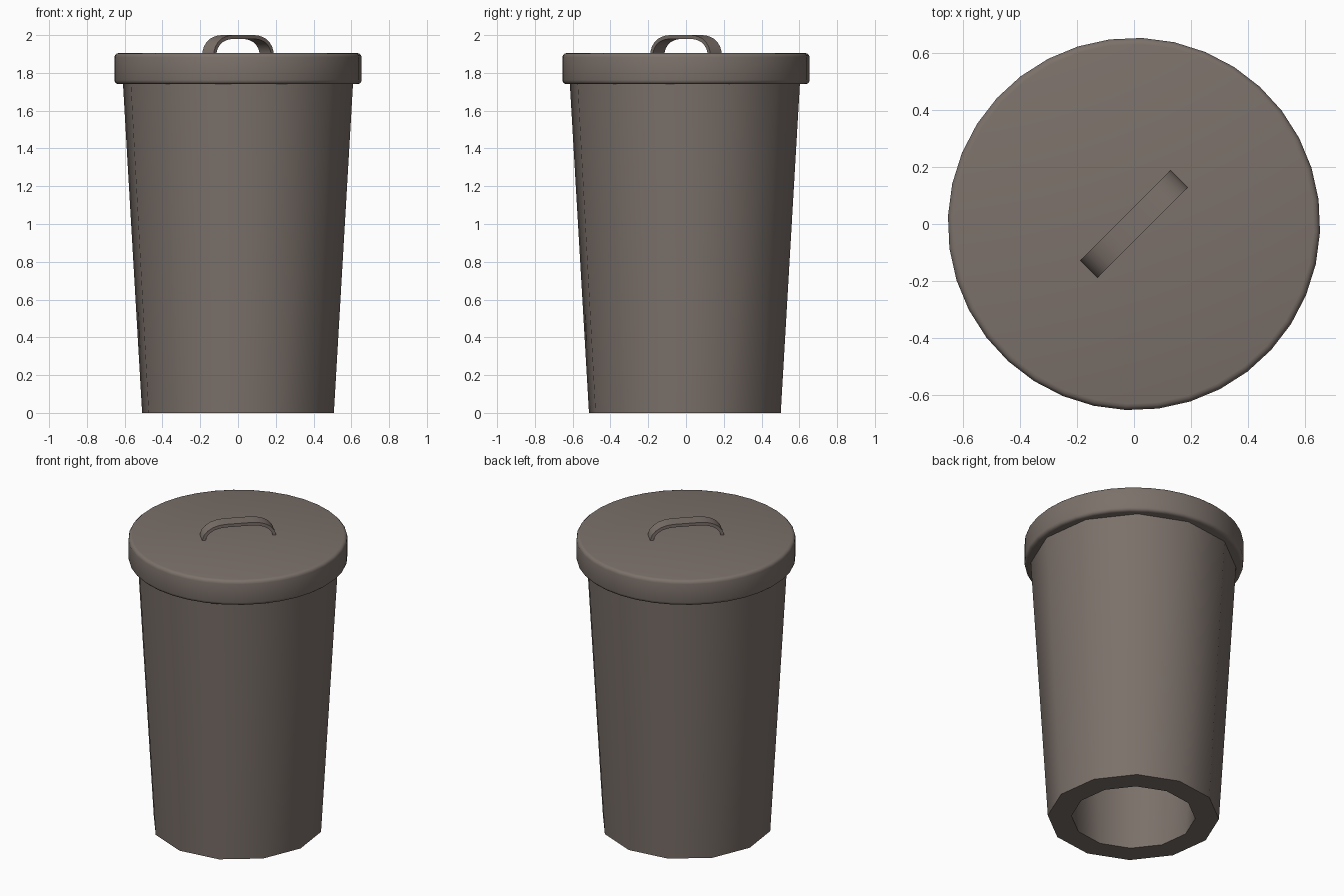
import bpy, bmesh, math
from mathutils import Vector

if "Cube" in bpy.data.objects:
    bpy.data.objects.remove(bpy.data.objects["Cube"])

mat = bpy.data.materials.new("brown_grey")
mat.diffuse_color = (0.2, 0.165, 0.145, 1)
mat.use_nodes = True
mat.node_tree.nodes["Principled BSDF"].inputs["Base Color"].default_value = mat.diffuse_color


def finish(name, bm, angle):
    bmesh.ops.recalc_face_normals(bm, faces=bm.faces)
    me = bpy.data.meshes.new(name)
    bm.to_mesh(me)
    bm.free()
    ob = bpy.data.objects.new(name, me)
    bpy.context.collection.objects.link(ob)
    me.materials.append(mat)
    bpy.ops.object.select_all(action='DESELECT')
    ob.select_set(True)
    bpy.context.view_layer.objects.active = ob
    bpy.ops.object.shade_smooth_by_angle(angle=math.radians(angle))
    return ob


def lathe(name, profile, sides, offset, closed, angle):
    """Spin an (r, z) profile; closed loops it, otherwise the ends are capped."""
    bm = bmesh.new()
    rings = []
    for r, z in profile:
        ring = []
        for k in range(sides):
            a = math.radians(offset) + math.tau * k / sides
            ring.append(bm.verts.new((r * math.cos(a), r * math.sin(a), z)))
        rings.append(ring)
    pairs = list(zip(rings, rings[1:]))
    if closed:
        pairs.append((rings[-1], rings[0]))
    else:
        bm.faces.new(rings[0])
        bm.faces.new(rings[-1])
    for lo, hi in pairs:
        for k in range(sides):
            n = (k + 1) % sides
            bm.faces.new((lo[k], lo[n], hi[n], hi[k]))
    return finish(name, bm, angle)


# Tapered twelve-sided bin body: thick wall, open underneath
body = lathe("bin_body", [(0.512, 0), (0.617, 1.79), (0.475, 1.79), (0.37, 0)],
             12, 22.5, True, 40)
body.location.y = -0.006

# Round lid with rolled edges
R, Z0, Z1, B = 0.655, 1.74, 1.905, 0.022
steps = [math.radians(a) for a in (0, 30, 60, 90)]
rim = [(R - B + B * math.sin(a), Z0 + B - B * math.cos(a)) for a in steps]
rim += [(R - B + B * math.cos(a), Z1 - B + B * math.sin(a)) for a in steps]
lathe("lid", rim, 36, 7.5, False, 40)

# Strap handle: thin arch set diagonally on the lid
half = [(0.226, 1.885), (0.224, 1.91), (0.212, 1.94), (0.19, 1.965),
        (0.16, 1.984), (0.12, 1.996), (0.08, 2.0)]
path = [Vector(p) for p in half] + [Vector((-s, z)) for s, z in reversed(half)]
thick, half_w = 0.02, 0.043
along = Vector((1, 1, 0)).normalized()
across = Vector((-1, 1, 0)).normalized()
bm = bmesh.new()
sections = []
for i, p in enumerate(path):
    t = (path[min(i + 1, len(path) - 1)] - path[max(i - 1, 0)]).normalized()
    inner = p + Vector((-t.y, t.x)) * thick
    sections.append([bm.verts.new(along * q.x + Vector((0, 0, q.y)) + across * w)
                     for q, w in ((p, -half_w), (p, half_w),
                                  (inner, half_w), (inner, -half_w))])
for a, b in zip(sections, sections[1:]):
    for k in range(4):
        n = (k + 1) % 4
        bm.faces.new((a[k], a[n], b[n], b[k]))
bm.faces.new(sections[0])
bm.faces.new(sections[-1])
finish("lid_handle", bm, 40)
